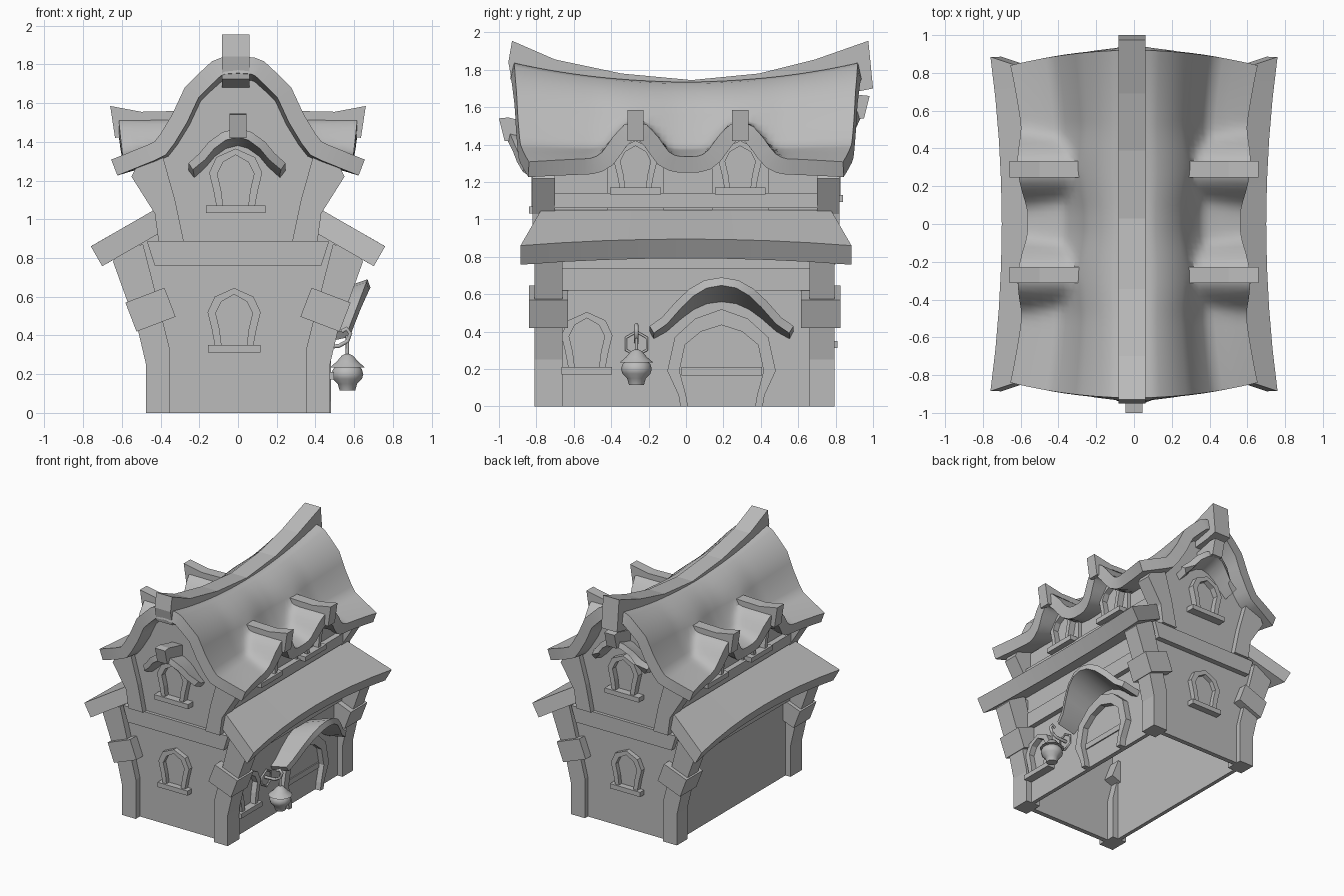
import bpy, bmesh, math
from mathutils import Matrix

if "Cube" in bpy.data.objects:
    bpy.data.objects.remove(bpy.data.objects["Cube"])

clay = bpy.data.materials.new("plain_grey")
clay.use_nodes = True
clay.diffuse_color = (0.5, 0.5, 0.5, 1)
clay.node_tree.nodes["Principled BSDF"].inputs["Base Color"].default_value = (0.5, 0.5, 0.5, 1)
ID = Matrix.Identity(4)


def finish(name, bm, m=ID, smooth=False, thick=0):
    bm.transform(m)
    if thick:
        bm.normal_update()
        if sum(f.normal.z for f in bm.faces) < 0:
            bmesh.ops.reverse_faces(bm, faces=bm.faces)
    else:
        bmesh.ops.recalc_face_normals(bm, faces=bm.faces)
    mesh = bpy.data.meshes.new(name)
    bm.to_mesh(mesh)
    bm.free()
    ob = bpy.data.objects.new(name, mesh)
    bpy.context.collection.objects.link(ob)
    mesh.materials.append(clay)
    if smooth:
        bpy.ops.object.select_all(action="DESELECT")
        ob.select_set(True)
        bpy.context.view_layer.objects.active = ob
        if thick:
            mod = ob.modifiers.new("thickness", "SOLIDIFY")
            mod.thickness, mod.offset = thick, -1
            mod.use_even_offset = True
            bpy.ops.object.modifier_apply(modifier=mod.name)
        bpy.ops.object.shade_smooth_by_angle(angle=math.radians(35))


def prism(name, pts, a, b, axis="y", m=ID):
    """Extrude a closed outline between a and b along x or y."""
    bm = bmesh.new()
    put = (lambda p, d: (p[0], d, p[1])) if axis == "y" else (lambda p, d: (d, p[0], p[1]))
    lo, hi = ([bm.verts.new(put(p, d)) for p in pts] for d in (a, b))
    bm.faces.new(lo)
    bm.faces.new(hi)
    n = len(pts)
    for i in range(n):
        j = (i + 1) % n
        bm.faces.new((lo[i], lo[j], hi[j], hi[i]))
    finish(name, bm, m)


def box(name, x, y, z, m=ID):
    prism(name, [(x[0], z[0]), (x[1], z[0]), (x[1], z[1]), (x[0], z[1])], y[0], y[1], m=m)


def sheet(name, rows, thick):
    bm = bmesh.new()
    v = [[bm.verts.new(p) for p in r] for r in rows]
    for r, s in zip(v, v[1:]):
        for i in range(len(r) - 1):
            bm.faces.new((r[i], r[i + 1], s[i + 1], s[i]))
    finish(name, bm, smooth=True, thick=thick)


def both(half):
    """Mirror a half outline that runs from outside to the centre."""
    return half + [(-x, z) for x, z in reversed(half) if x > 0]


def flip(pts, s):
    return [(x * s, z) for x, z in pts]


def place(x, y, z, turn=0):
    return Matrix.Translation((x, y, z)) @ Matrix.Rotation(math.radians(turn), 4, "Z")


def arch(name, outer, inner, m, depth=0.05):
    """Arched frame with a recessed panel."""
    prism(name + "_frame", both(outer) + both(inner)[::-1], -depth, 0.03, m=m)
    prism(name + "_panel", both(inner), -0.005, 0.03, m=m)


def window(name, m, s=1.0, depth=0.05, sill=.135):
    outer = [(.10, 0), (.115, .08), (.137, .17), (.10, .25), (0, .295)]
    inner = [(.065, 0), (.075, .08), (.095, .165), (.065, .225), (0, .262)]
    arch(name, [(x * s, z * s) for x, z in outer], [(x * s, z * s) for x, z in inner], m, depth)
    box(name + "_sill", (-sill, sill), (-depth - .015, .03), (-.038, 0), m)


# Lower storey, open underneath
end_wall = both([(.41, 0), (.41, .28), (.46, .45), (.6, .8), (.42, .98)])
post = [(.35, 0), (.475, 0), (.475, .25), (.515, .42), (.645, .78), (.62, .85), (.49, .87), (.39, .48), (.35, .32)]
upper_post = [(.28, .885), (.41, .885), (.43, 1.03), (.55, 1.22), (.5, 1.32), (.39, 1.33), (.325, 1.1)]
for sx, side in ((1, "left"), (-1, "right")):
    for sy, end in ((-1, "front"), (1, "back")):
        tag = f"_{end}_{side}"
        off = -.015 if sy > 0 else 0
        prism("lower_post" + tag, flip(post, sx), sy * .66, sy * .81 + off)
        prism("upper_post" + tag, flip(upper_post, sx), sy * .7, sy * .82)
        m = Matrix.Translation((sx * .452, sy * .735 + off, .533)) @ Matrix.Rotation(sx * math.radians(21), 4, "Y")
        box("post_collar" + tag, (-.108, .108), (-.105, .105), (-.08, .08), m)
    box("side_wall_" + side, sorted((sx * .4, sx * .43)), (-.75, .74), (0, 1))
    box("side_beam_" + side, sorted((sx * .4, sx * .47)), (-.68, .67), (.62, .74))
    box("upper_side_beam_" + side, sorted((sx * .3, sx * .45)), (-.7, .7), (1.06, 1.14))
for sy, end in ((-1, "front"), (1, "back")):
    prism("end_wall_" + end, end_wall, sy * .72, sy * .757)
    prism("cross_beam_" + end, both([(.43, .76), (.47, .885)]), sy * .7, sy * .8)

# Upper storey and gables
box("upper_walls", (-.405, .405), (-.75, .75), (.88, 1.29))
gable = both([(.33, .86), (.38, 1.05), (.45, 1.27), (.4, 1.335), (.33, 1.44), (.255, 1.6), (.17, 1.7), (0, 1.755)])
hood = [(-.255, 1.27), (-.2, 1.32), (-.15, 1.38), (-.08, 1.43), (0, 1.45)]
hood = hood + [(-x - .01, z) for x, z in reversed(hood[:-1])]
for sy, end, turn, up in ((-1, "front", 0, 0), (1, "back", 180, .12)):
    prism("gable_" + end, gable, sy * .7, sy * .775)
    window("gable_window_" + end, place(-.012, sy * .775, 1.07 + up / 2, turn), sill=.153)
    window("lower_window_" + end, place(-.02, sy * .755, .35, turn), depth=.04)
    rows = [[(x, sy * (y - k * x * x), z + dz + up) for x, z in hood]
            for y, dz, k in ((.74, -.03, 0), (.86, 0, .5), (.945 - up * .2, .02, 1.5))]
    sheet("gable_hood_" + end, rows, .045)
    prism("gable_hood_keystone_" + end, [(-.76, 1.42), (-.97, 1.42), (-1, 1.54), (-.95, 1.545), (-.76, 1.5)],
          -.045, .045, "x", place(0, -up * .15, up, turn))

# Skirt roofs
for sx, side in ((1, "left"), (-1, "right")):
    rows = []
    for i in range(9):
        v = i / 4 - 1
        s = 1 - v * v
        rows.append([(sx * (.43 - .01 * s), v * .775, 1.05),
                     (sx * (.76 - .06 * s), v * .885, .86 + .035 * s)])
    sheet("skirt_roof_" + side, rows, .118)

# Main roof: sagging ridge, eaves that swell over the dormers
profile = [(.655, 1.30), (.6, 1.325), (.53, 1.355), (.47, 1.38), (.43, 1.4), (.4, 1.44), (.37, 1.49), (.34, 1.54),
           (.31, 1.605), (.275, 1.68), (.205, 1.75), (.135, 1.815), (.085, 1.835), (0, 1.84)]
swell = [(0, 1.52), (.06, 1.505), (.12, 1.44), (.18, 1.35), (.25, 1.28), (9, 1)]
dormer_y = (-.27, .29)


def swell_height(y):
    d = min(abs(y - c) for c in dormer_y)
    for (a, p), (b, q) in zip(swell, swell[1:]):
        if d <= b:
            return p + (q - p) * (d - a) / (b - a)


rows = []
for i in range(57):
    v = i / 28 - 1
    s = 1 - v * v
    row = []
    for x, z in both(profile):
        t = abs(x) / .655
        y = v * (.92 - .08 * t * t)
        h = swell_height(y)
        lift = max(0, h - 1.3) * .28
        z += s * (.03 * t - .12 * (1 - t))
        blend = (z + h + math.sqrt((z - h) ** 2 + .0012)) / 2
        row.append((x * (1 - .14 * s + lift), y, blend))
    rows.append(row)
sheet("main_roof", rows, .088)
prism("ridge_beam", [(-.93, 1.955), (-.7, 1.855), (-.345, 1.78), (.03, 1.745), (.39, 1.78), (.69, 1.855),
                     (.975, 1.955), (1, 1.7), (.9, 1.68), (.7, 1.66), (0, 1.64), (-.7, 1.66), (-.928, 1.725),
                     (-.95, 1.84)], -.082, .06, "x")

# Dormers
for sx, side, turn in ((1, "left", 90), (-1, "right", -90)):
    for c, end in zip(dormer_y, ("front", "back")):
        tag = f"_{end}_{side}"
        wall = [(c + y, z) for y, z in both([(.15, 1.05), (.15, 1.31), (.08, 1.42), (0, 1.44)])]
        prism("dormer_wall" + tag, wall, sx * .2, sx * .43, "x")
        window("dormer_window" + tag, place(sx * .43, c, 1.17, turn), .85)
        prism("dormer_ridge" + tag, flip([(.27, 1.5), (.27, 1.56), (.5, 1.555), (.66, 1.585), (.635, 1.42),
                                          (.575, 1.43), (.54, 1.5)], sx), c - .043, c + .043)

# Door, canopy and side window
arch("door", [(.22, 0), (.23, .06), (.29, .19), (.25, .37), (.14, .47), (0, .52)],
     [(.18, 0), (.19, .06), (.225, .19), (.195, .33), (.11, .4), (0, .435)], place(.43, .19, 0, 90), .05)
box("door_rail", (-.215, .215), (-.014, .02), (.165, .21), place(.43, .19, 0, 90))
window("side_window", place(.43, -.53, .21, 90))
canopy = [(-.385, .43), (-.32, .475), (-.24, .565), (-.17, .63), (-.09, .675), (0, .69)]
canopy = canopy + [(-y, z) for y, z in reversed(canopy[:-1])]
rows = []
for t in (0, .5, 1):
    rows.append([(.42 + t * (.15 + (z - .43) * .38), .19 + y,
                  z - (1 - t) * (.03 + (z - .43) * .22)) for y, z in canopy])
sheet("door_canopy", rows, .045)


# Hanging lantern
def lathe(name, pts, x, y, n=12):
    bm = bmesh.new()
    rings = [[bm.verts.new((x + r * math.cos(k * math.tau / n), y + r * math.sin(k * math.tau / n), z))
              for k in range(n)] for r, z in pts]
    bm.faces.new(rings[0])
    bm.faces.new(rings[-1])
    for a, b in zip(rings, rings[1:]):
        for k in range(n):
            bm.faces.new((a[k], a[k - 1], b[k - 1], b[k]))
    finish(name, bm, smooth=True)


lx, ly = .565, -.265
lathe("lantern_body", [(.04, .115), (.05, .15), (.075, .175), (.082, .2), (.075, .225), (.06, .24)], lx, ly)
lathe("lantern_cap", [(.09, .235), (.055, .265), (.03, .295), (.01, .305)], lx, ly)


def rod(name, pts, r, closed=False):
    cu = bpy.data.curves.new(name, "CURVE")
    cu.dimensions, cu.bevel_depth, cu.bevel_resolution, cu.use_fill_caps = "3D", r, 1, True
    sp = cu.splines.new("POLY")
    sp.points.add(len(pts) - 1)
    for p, q in zip(sp.points, pts):
        p.co = (*q, 1)
    sp.use_cyclic_u = closed
    cu.materials.append(clay)
    bpy.context.collection.objects.link(bpy.data.objects.new(name, cu))


rod("lantern_hanger", [(lx, ly, .3), (lx, ly, .4)], .009)
rod("lantern_hook", [(.42, ly, .34), (.52, ly, .345), (.565, ly, .37), (.58, ly, .41), (.56, ly, .435),
                     (.535, ly, .42)], .012)
rod("bracket_ring", [(.44, ly + .065 * math.sin(k * math.pi / 3), .335 + .065 * math.cos(k * math.pi / 3))
                     for k in range(6)], .008, True)
